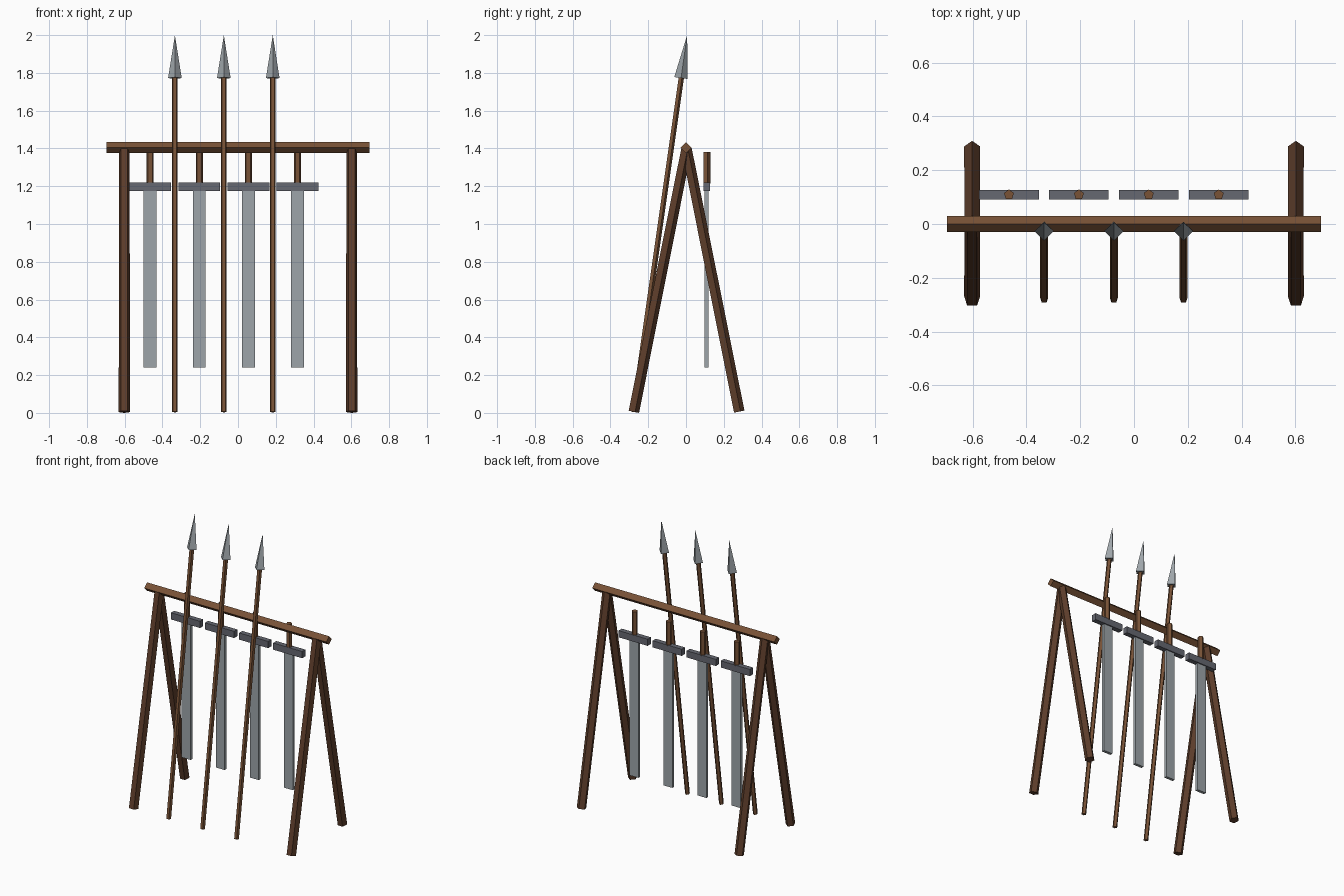
import bpy, bmesh
from math import sin, cos, tau
from mathutils import Vector, Matrix

if "Cube" in bpy.data.objects:
    bpy.data.objects.remove(bpy.data.objects["Cube"])


def material(name, rgb):
    m = bpy.data.materials.new(name)
    m.diffuse_color = (*rgb, 1)
    m.use_nodes = True
    m.node_tree.nodes["Principled BSDF"].inputs["Base Color"].default_value = m.diffuse_color
    return m


DARK_WOOD = material("dark_wood", (0.112, 0.048, 0.024))
WOOD = material("wood", (0.19, 0.085, 0.037))
STEEL = material("steel", (0.34, 0.376, 0.40))
DARK_STEEL = material("dark_steel", (0.133, 0.138, 0.165))


def finish(name, bm, mat):
    bmesh.ops.recalc_face_normals(bm, faces=bm.faces)
    me = bpy.data.meshes.new(name)
    bm.to_mesh(me)
    bm.free()
    me.materials.append(mat)
    ob = bpy.data.objects.new(name, me)
    bpy.context.collection.objects.link(ob)


def rod(name, p0, p1, r0, r1, mat, sides=5, up=(0, 1, 0)):
    """Flat-sided rod from p0 to p1 with one corner facing 'up'; r1 = 0 gives a point."""
    p0, p1, up = Vector(p0), Vector(p1), Vector(up)
    axis = (p1 - p0).normalized()
    u = (up - axis * up.dot(axis)).normalized()
    v = axis.cross(u)
    dirs = [u * cos(tau * k / sides) + v * sin(tau * k / sides) for k in range(sides)]
    bm = bmesh.new()
    low = [bm.verts.new(p0 + d * r0) for d in dirs]
    bm.faces.new(low)
    if r1:
        high = [bm.verts.new(p1 + d * r1) for d in dirs]
        bm.faces.new(high)
    else:
        tip = bm.verts.new(p1)
    for k in range(sides):
        n = (k + 1) % sides
        bm.faces.new((low[k], low[n], high[n], high[k]) if r1 else (low[k], low[n], tip))
    finish(name, bm, mat)


def box(name, centre, size, mat):
    bm = bmesh.new()
    bmesh.ops.create_cube(bm, size=1,
                          matrix=Matrix.Translation(centre) @ Matrix.Diagonal((*size, 1)))
    finish(name, bm, mat)


# A-frame legs and top beam
for sx, side in ((-1, "left"), (1, "right")):
    for sy, end in ((-1, "front"), (1, "back")):
        rod(f"{end}_leg_{side}", (0.602 * sx, 0.279 * sy, 0.006), (0.602 * sx, 0, 1.4),
            0.031, 0.030, DARK_WOOD)
rod("top_beam", (-0.695, 0, 1.404), (0.695, 0, 1.404), 0.029, 0.029, WOOD,
    sides=4, up=(0, 0, 1))

# Spears leaning on the front of the beam
foot, tip = Vector((0, -0.279, 0.005)), Vector((0, 0.006, 2.0))
neck = foot.lerp(tip, 0.886)
for i in range(3):
    off = Vector((-0.334 + 0.259 * i, 0, 0))
    rod(f"spear_shaft_{i + 1}", foot + off, neck + off, 0.0155, 0.0155, WOOD)
    rod(f"spear_head_{i + 1}", neck + off, tip + off, 0.036, 0, STEEL, sides=4)

# Swords hanging point down behind the beam
for i in range(4):
    x, y = -0.465 + 0.26 * i, 0.109
    box(f"sword_blade_{i + 1}", (x, y, 0.710), (0.068, 0.02, 0.94), STEEL)
    box(f"sword_guard_{i + 1}", (x, y, 1.197), (0.222, 0.035, 0.046), DARK_STEEL)
    rod(f"sword_grip_{i + 1}", (x, y, 1.215), (x, y, 1.38), 0.0195, 0.0195, WOOD)
